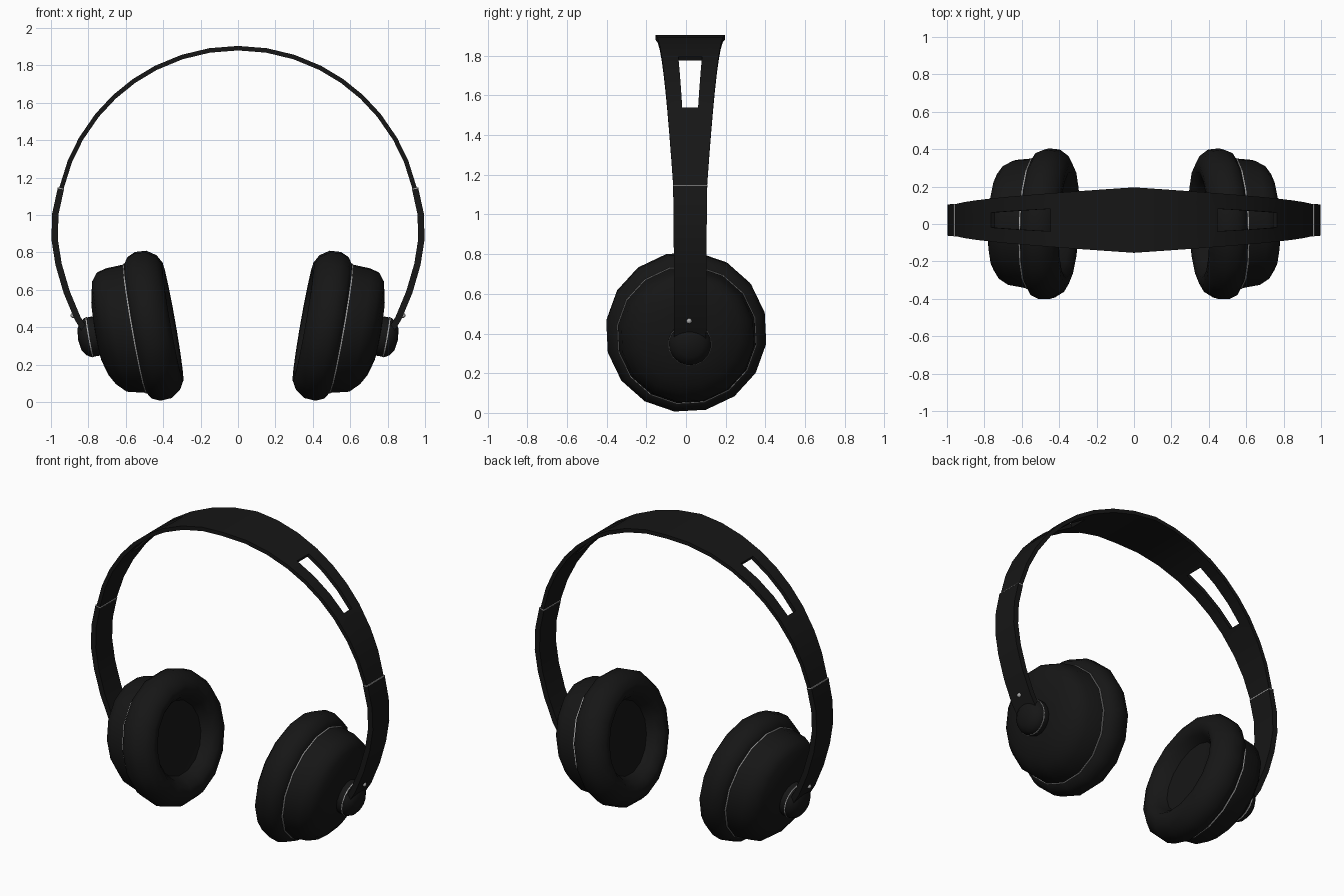
import bpy, bmesh, math
from mathutils import Vector, Matrix

if "Cube" in bpy.data.objects:
    bpy.data.objects.remove(bpy.data.objects["Cube"])

ARC_Z, BAND_Y = 0.922, 0.021          # centre of the headband arc
TILT, YAW = math.radians(10), math.radians(2.5)


def material(name, v):
    m = bpy.data.materials.new(name)
    m.diffuse_color = (v, v, v, 1)
    m.use_nodes = True
    m.node_tree.nodes["Principled BSDF"].inputs["Base Color"].default_value = m.diffuse_color
    return m


BLACK = material("black_plastic", 0.008)
GREY = material("grey_trim", 0.4)


def finish(name, bm, mat, thickness=0, merge=False, angle=40):
    """Turn a right-half bmesh into a mirrored, shaded object."""
    bmesh.ops.remove_doubles(bm, verts=bm.verts, dist=1e-5)
    bmesh.ops.recalc_face_normals(bm, faces=bm.faces)
    me = bpy.data.meshes.new(name)
    bm.to_mesh(me)
    bm.free()
    ob = bpy.data.objects.new(name, me)
    bpy.context.collection.objects.link(ob)
    me.materials.append(mat)
    mod = ob.modifiers.new("mirror", 'MIRROR')
    mod.use_mirror_merge = merge
    if thickness:
        s = ob.modifiers.new("solid", 'SOLIDIFY')
        s.thickness, s.offset = thickness, 0
    bpy.ops.object.select_all(action='DESELECT')
    ob.select_set(True)
    bpy.context.view_layer.objects.active = ob
    bpy.ops.object.convert(target='MESH')
    bpy.ops.object.shade_smooth_by_angle(angle=math.radians(angle))


def strip(name, stations, mat, thickness, merge=False, slot=None):
    """Curved strap; stations are (degrees from top, radius, half width)."""
    bm = bmesh.new()
    rows = []
    for deg, r, h in stations:
        a = math.radians(deg)
        c = 0.06 - 0.02 * (deg - 27) / 24 if slot else h / 2
        rows.append([bm.verts.new((r * math.sin(a), BAND_Y + y, ARC_Z + r * math.cos(a)))
                     for y in (-h, -c, c, h)])
    for i in range(len(rows) - 1):
        for j in range(3):
            if slot and j == 1 and slot[0] <= stations[i][0] < slot[1]:
                continue
            bm.faces.new((rows[i][j], rows[i][j + 1], rows[i + 1][j + 1], rows[i + 1][j]))
    finish(name, bm, mat, thickness, merge)


def lathe(name, profile, centre, mat, seg=16, angle=40):
    """Spin (axial, radius, upward shift) points round the tilted cup axis."""
    rot = Matrix.Rotation(YAW, 3, 'Z') @ Matrix.Rotation(TILT, 3, 'Y')
    bm = bmesh.new()
    rings = []
    for t, r, up in profile:
        ring = []
        for k in range(seg):
            a = 2 * math.pi * k / seg + math.radians(8)
            p = Vector((t, r * math.sin(a), r * math.cos(a) + up))
            ring.append(bm.verts.new(rot @ p + Vector(centre)))
        rings.append(ring)
    for a, b in zip(rings, rings[1:]):
        for k in range(seg):
            n = (k + 1) % seg
            bm.faces.new((a[k], a[n], b[n], b[k]))
    finish(name, bm, mat, angle=angle)


# Headband with a tapered slot on each side
strip("headband", [(d, 0.97, 0.175 - 0.09 * d / 77) for d in (0, 9, 18, 27, 35, 43, 51, 60, 68, 77)],
      BLACK, 0.024, merge=True, slot=(27, 51))

# Side arms running down to the hubs, and the seam where they join the band
strip("side_arm", [(77, 0.972, 0.086), (85, 0.98, 0.084), (93, 0.982, 0.083), (101, 0.977, 0.082),
                   (110, 0.975, 0.082), (119, 0.98, 0.082), (124, 0.98, 0.08)], BLACK, 0.034)
strip("arm_seam", [(76.8, 0.972, 0.0865), (77.1, 0.972, 0.0865)], GREY, 0.036)

# Ear cups: padded cushion, trim ring, shell
CUP = (0.4525, 0, 0.41)
lathe("ear_cushion", [(0.10, 0.30, 0), (0.097, 0.352, 0), (0.075, 0.388, 0), (0.03, 0.408, 0),
                      (-0.03, 0.404, 0), (-0.08, 0.37, 0), (-0.105, 0.325, 0), (-0.103, 0.285, 0),
                      (-0.07, 0.25, 0), (-0.02, 0.225, 0), (-0.015, 0, 0)], CUP, BLACK, angle=50)
lathe("cup_trim_ring", [(0.096, 0.33, 0), (0.096, 0.356, 0), (0.103, 0.356, 0), (0.103, 0.33, 0)],
      CUP, GREY)
lathe("cup_shell", [(0.09, 0.30, 0), (0.10, 0.352, 0), (0.20, 0.338, 0.01), (0.25, 0.306, 0.028),
                    (0.28, 0.26, 0.035), (0.305, 0.16, 0.02), (0.315, 0, 0)], CUP, BLACK)

# Hinge hubs with trim ring
HUB = (0.793, 0.02, 0.347)
lathe("hinge_hub", [(-0.07, 0.10, 0), (-0.03, 0.108, 0), (0.01, 0.107, 0), (0.035, 0.092, 0),
                    (0.055, 0.06, 0), (0.064, 0, 0)], HUB, BLACK, angle=60)
lathe("hub_trim_ring", [(-0.003, 0.10, 0), (-0.003, 0.110, 0), (0.003, 0.110, 0), (0.003, 0.10, 0)],
      HUB, GREY)

# Small screw on each arm
bm = bmesh.new()
bmesh.ops.create_uvsphere(bm, u_segments=10, v_segments=6, radius=0.014,
                          matrix=Matrix.Translation((0.882, 0.016, 0.463)))
finish("arm_screw", bm, GREY, angle=60)
